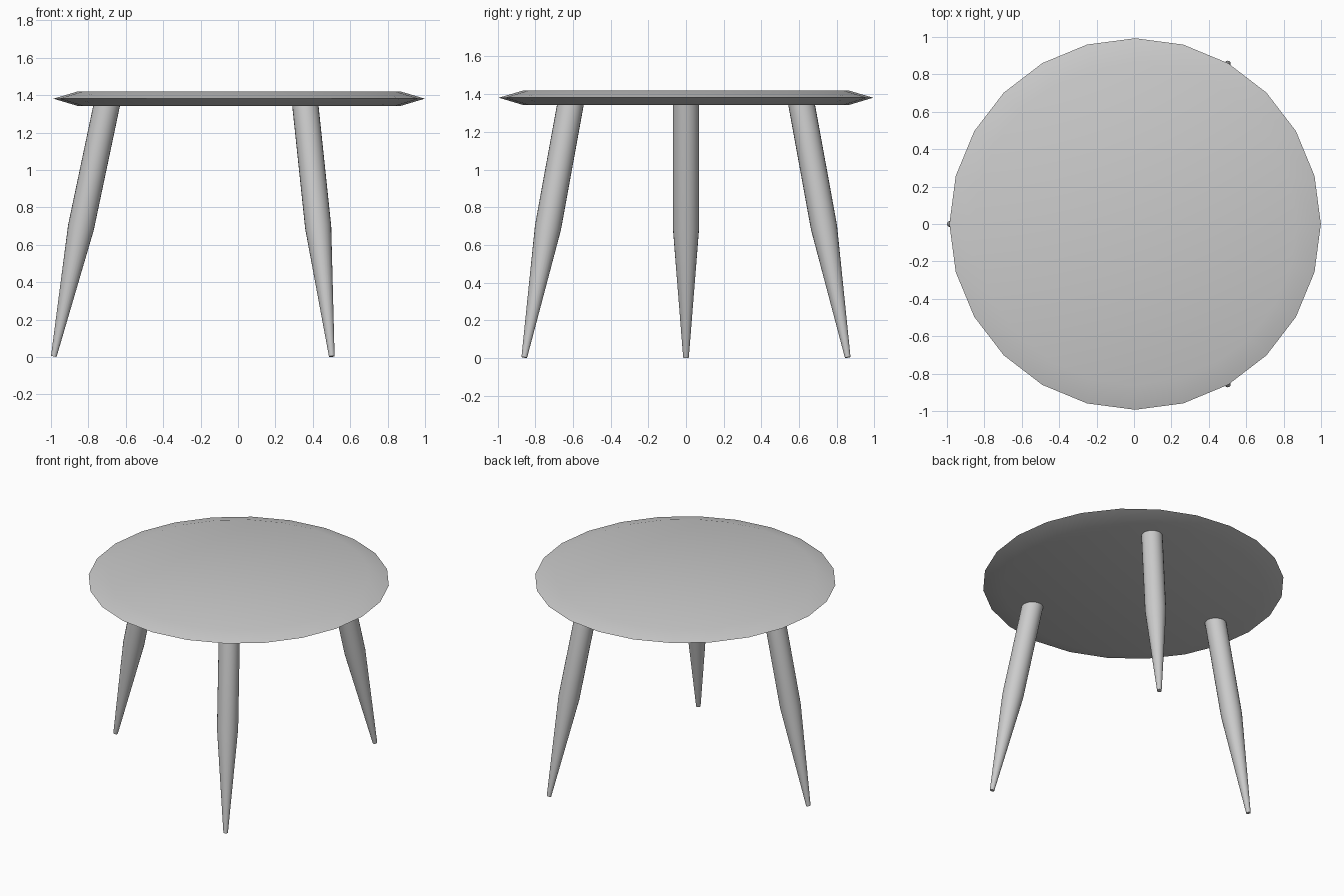
import bpy
import bmesh
import math
from mathutils import Matrix

if "Cube" in bpy.data.objects:
    bpy.data.objects.remove(bpy.data.objects["Cube"])

SIDES = 24
CENTRE = Matrix.Translation((0.006, 0, 0))

grey = bpy.data.materials.new("light_grey")
grey.use_nodes = True
colour = (0.6, 0.6, 0.6, 1)
grey.diffuse_color = colour
grey.node_tree.nodes["Principled BSDF"].inputs["Base Color"].default_value = colour


def turned(name, profile, matrix):
    """Build a closed turned solid from (radius, height) pairs."""
    bm = bmesh.new()
    rings = []
    for radius, height in profile:
        angles = [math.tau * i / SIDES for i in range(SIDES)]
        rings.append([bm.verts.new((radius * math.cos(a), radius * math.sin(a), height))
                      for a in angles])
    for low, high in zip(rings, rings[1:]):
        for i in range(SIDES):
            j = (i + 1) % SIDES
            bm.faces.new((low[i], low[j], high[j], high[i]))
    bm.faces.new(rings[0][::-1])
    bm.faces.new(rings[-1])
    bm.transform(matrix)
    mesh = bpy.data.meshes.new(name)
    bm.to_mesh(mesh)
    bm.free()
    mesh.materials.append(grey)
    obj = bpy.data.objects.new(name, mesh)
    bpy.context.collection.objects.link(obj)
    bpy.ops.object.select_all(action="DESELECT")
    obj.select_set(True)
    bpy.context.view_layer.objects.active = obj
    bpy.ops.object.shade_smooth_by_angle(angle=math.radians(30))
    return obj


# Table top with a bevelled rim
turned("table_top", [(0.862, 1.342), (0.993, 1.381), (0.862, 1.42)], CENTRE)

# Three splayed legs that taper towards the foot
leg_profile = [(0.015, 0), (0.07, 0.705), (0.07, 1.39)]
splay = Matrix.Translation((0.991, 0, 0.003)) @ Matrix.Rotation(math.radians(-11.9), 4, "Y")
for name, angle in (("right_leg", 180), ("left_front_leg", -60), ("left_back_leg", 60)):
    turned(name, leg_profile, CENTRE @ Matrix.Rotation(math.radians(angle), 4, "Z") @ splay)
